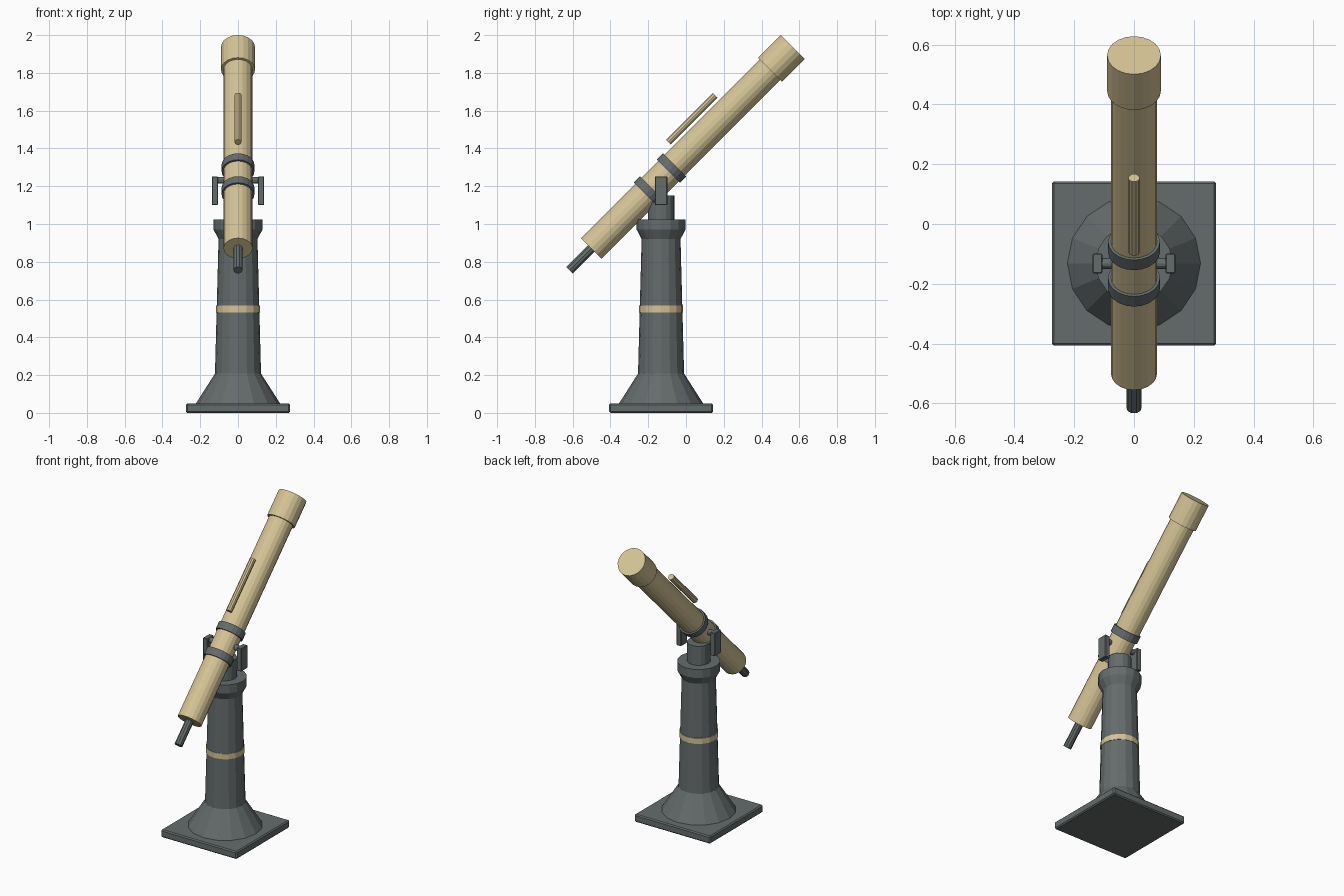
import bpy, bmesh, math
from mathutils import Matrix, Vector

if "Cube" in bpy.data.objects:
    bpy.data.objects.remove(bpy.data.objects["Cube"])

PY = -0.132                      # pier centre in y
PIVOT = Vector((0, PY, 1.24))    # tube pivot
TILT = Matrix.Translation(PIVOT) @ Matrix.Rotation(math.radians(-45), 4, 'X')


def material(name, rgb):
    m = bpy.data.materials.new(name)
    m.diffuse_color = (*rgb, 1)
    m.use_nodes = True
    m.node_tree.nodes["Principled BSDF"].inputs["Base Color"].default_value = m.diffuse_color
    return m


GREY = material("slate grey", (0.13, 0.15, 0.15))
TAN = material("brass tan", (0.66, 0.55, 0.30))


def finish(name, bm, mat, matrix=Matrix()):
    bmesh.ops.transform(bm, matrix=matrix, verts=bm.verts)
    bmesh.ops.recalc_face_normals(bm, faces=bm.faces)
    me = bpy.data.meshes.new(name)
    bm.to_mesh(me)
    bm.free()
    me.materials.append(mat)
    ob = bpy.data.objects.new(name, me)
    bpy.context.collection.objects.link(ob)
    return ob


def lathe(name, profile, sides, mat, matrix):
    """Closed solid from (radius, height) points turned about local z."""
    bm = bmesh.new()
    rings = []
    for r, z in profile:
        rings.append([bm.verts.new((r * math.cos(2 * math.pi * i / sides),
                                    r * math.sin(2 * math.pi * i / sides), z))
                      for i in range(sides)])
    for a, b in zip(rings, rings[1:]):
        for i in range(sides):
            j = (i + 1) % sides
            bm.faces.new((a[i], a[j], b[j], b[i]))
    bm.faces.new(rings[0][::-1])
    bm.faces.new(rings[-1])
    return finish(name, bm, mat, matrix)


def rod(name, r, z0, z1, sides, mat, matrix):
    return lathe(name, [(r, z0), (r, z1)], sides, mat, matrix)


def box(name, centre, size, bevel, mat):
    bm = bmesh.new()
    bmesh.ops.create_cube(bm, size=1)
    bmesh.ops.scale(bm, vec=size, verts=bm.verts)
    bmesh.ops.bevel(bm, geom=bm.edges[:], offset=bevel, segments=1, affect='EDGES')
    return finish(name, bm, mat, Matrix.Translation(centre))


# Pier: square foot, flared column with collar, trim band, head
UP = Matrix.Translation((0, PY, 0))
box("base_plate", (0, PY, 0.025), (0.55, 0.55, 0.05), 0.007, GREY)
lathe("pier_column", [(0.226, 0.045), (0.122, 0.208), (0.103, 0.92),
                      (0.129, 0.97), (0.129, 1.025)], 16, GREY, UP)
rod("pier_band", 0.116, 0.532, 0.568, 16, TAN, UP)
rod("pier_head", 0.07, 1.02, 1.15, 16, GREY, UP)

# Yoke: two cheeks and a cross axle
for side, x in (("left", -0.122), ("right", 0.122)):
    box("yoke_cheek_" + side, (x, PY, 1.176), (0.033, 0.066, 0.15), 0.003, GREY)
rod("yoke_axle", 0.018, -0.125, 0.125, 12, GREY,
    Matrix.Translation((0, PY, 1.232)) @ Matrix.Rotation(math.pi / 2, 4, 'Y'))

# Telescope, built along the tilted axis
rod("main_tube", 0.077, -0.522, 0.83, 20, TAN, TILT)
rod("dew_cap", 0.09, 0.816, 0.985, 20, TAN, TILT)
rod("eyepiece", 0.025, -0.685, -0.51, 10, GREY, TILT)
for name, s in (("upper", 0.079), ("lower", -0.093)):
    rod("tube_ring_" + name, 0.087, s - 0.024, s + 0.024, 20, GREY, TILT)
rod("finder_scope", 0.019, 0.165, 0.515, 10, TAN,
    TILT @ Matrix.Translation((0, -0.11, 0)))
